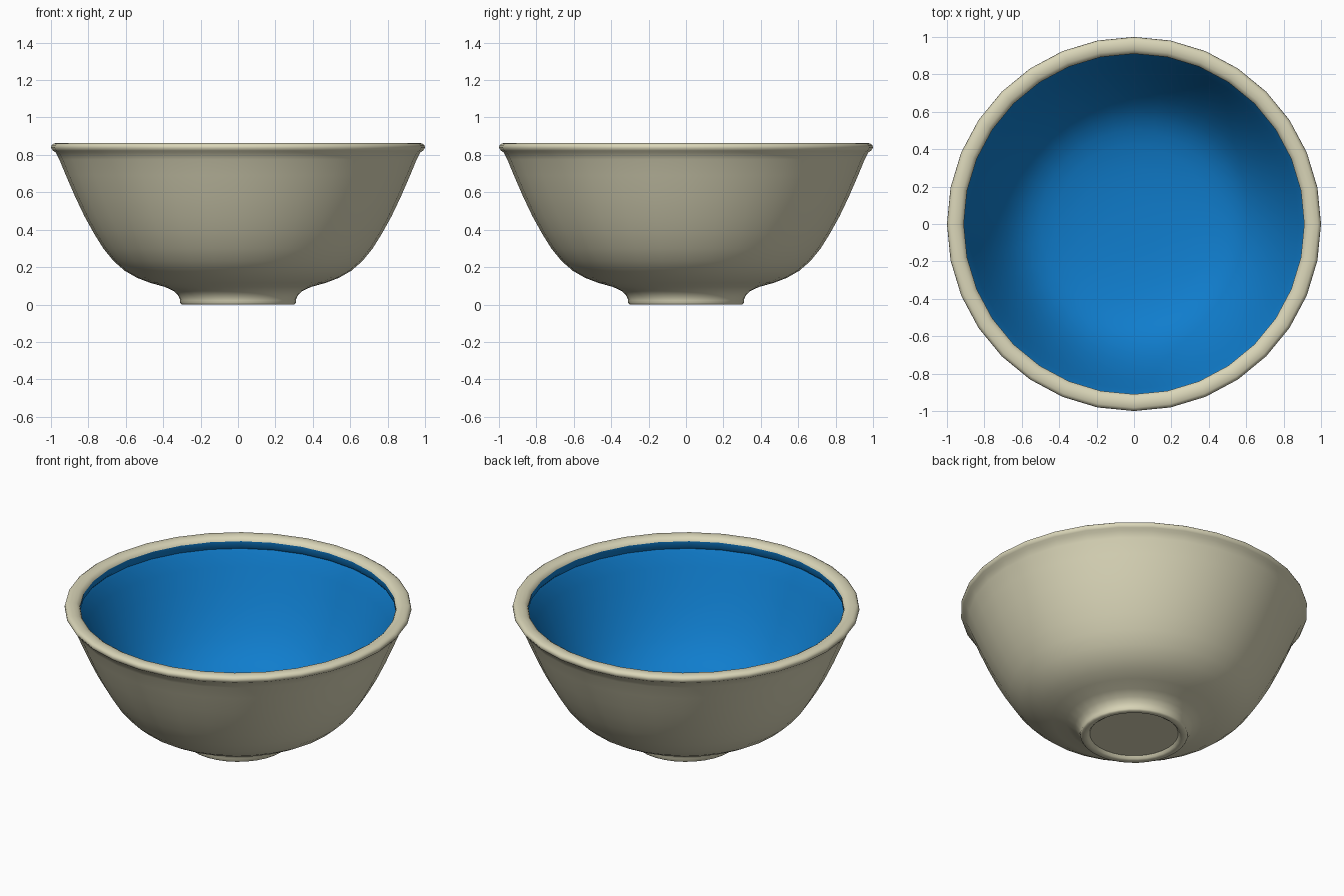
import bpy, bmesh, math

if "Cube" in bpy.data.objects:
    bpy.data.objects.remove(bpy.data.objects["Cube"])

SEGMENTS = 32


def material(name, rgb):
    m = bpy.data.materials.new(name)
    m.diffuse_color = (*rgb, 1.0)
    m.use_nodes = True
    m.node_tree.nodes["Principled BSDF"].inputs["Base Color"].default_value = m.diffuse_color
    return m


def lathe(name, profile, mat, angle):
    """Spin (radius, height) points around z; path order gives the facing."""
    bm = bmesh.new()
    rings = []
    for r, z in profile:
        if r == 0:
            rings.append([bm.verts.new((0, 0, z))] * SEGMENTS)
        else:
            rings.append([bm.verts.new((r * math.cos(a), r * math.sin(a), z))
                          for a in (2 * math.pi * k / SEGMENTS for k in range(SEGMENTS))])
    for low, high in zip(rings, rings[1:]):
        for k in range(SEGMENTS):
            n = (k + 1) % SEGMENTS
            corners = dict.fromkeys((low[k], low[n], high[n], high[k]))
            bm.faces.new(list(corners))
    mesh = bpy.data.meshes.new(name)
    bm.to_mesh(mesh)
    bm.free()
    mesh.materials.append(mat)
    obj = bpy.data.objects.new(name, mesh)
    bpy.context.collection.objects.link(obj)
    bpy.ops.object.select_all(action='DESELECT')
    obj.select_set(True)
    bpy.context.view_layer.objects.active = obj
    bpy.ops.object.shade_smooth_by_angle(angle=math.radians(angle))
    return obj


cream = material("cream ceramic", (0.70, 0.67, 0.48))
blue = material("blue glaze", (0.005, 0.205, 0.61))

# Outside: recessed base, foot ring, flared wall and rolled rim
lathe("bowl_shell", [
    (0, 0.02), (0.255, 0.02), (0.265, 0.006), (0.275, 0.0),
    (0.302, 0.0), (0.309, 0.008), (0.309, 0.022), (0.318, 0.045),
    (0.34, 0.07), (0.39, 0.094), (0.47, 0.116), (0.54, 0.143), (0.605, 0.18),
    (0.665, 0.232), (0.72, 0.30), (0.77, 0.38), (0.82, 0.47), (0.87, 0.575),
    (0.92, 0.69), (0.955, 0.775), (0.974, 0.812), (0.99, 0.823),
    (1.0, 0.838), (0.996, 0.853), (0.982, 0.862), (0.955, 0.864),
    (0.932, 0.86), (0.916, 0.85), (0.91, 0.838)], cream, 50)

# Inside: short lip under the rim, then the glazed wall and floor
lathe("inner_glaze", [
    (0.91, 0.838), (0.912, 0.80), (0.925, 0.785), (0.913, 0.765),
    (0.88, 0.69), (0.835, 0.585), (0.785, 0.48), (0.735, 0.39),
    (0.685, 0.315), (0.63, 0.25), (0.57, 0.20), (0.50, 0.163),
    (0.42, 0.138), (0.30, 0.115), (0.15, 0.103), (0, 0.10)], blue, 50)
